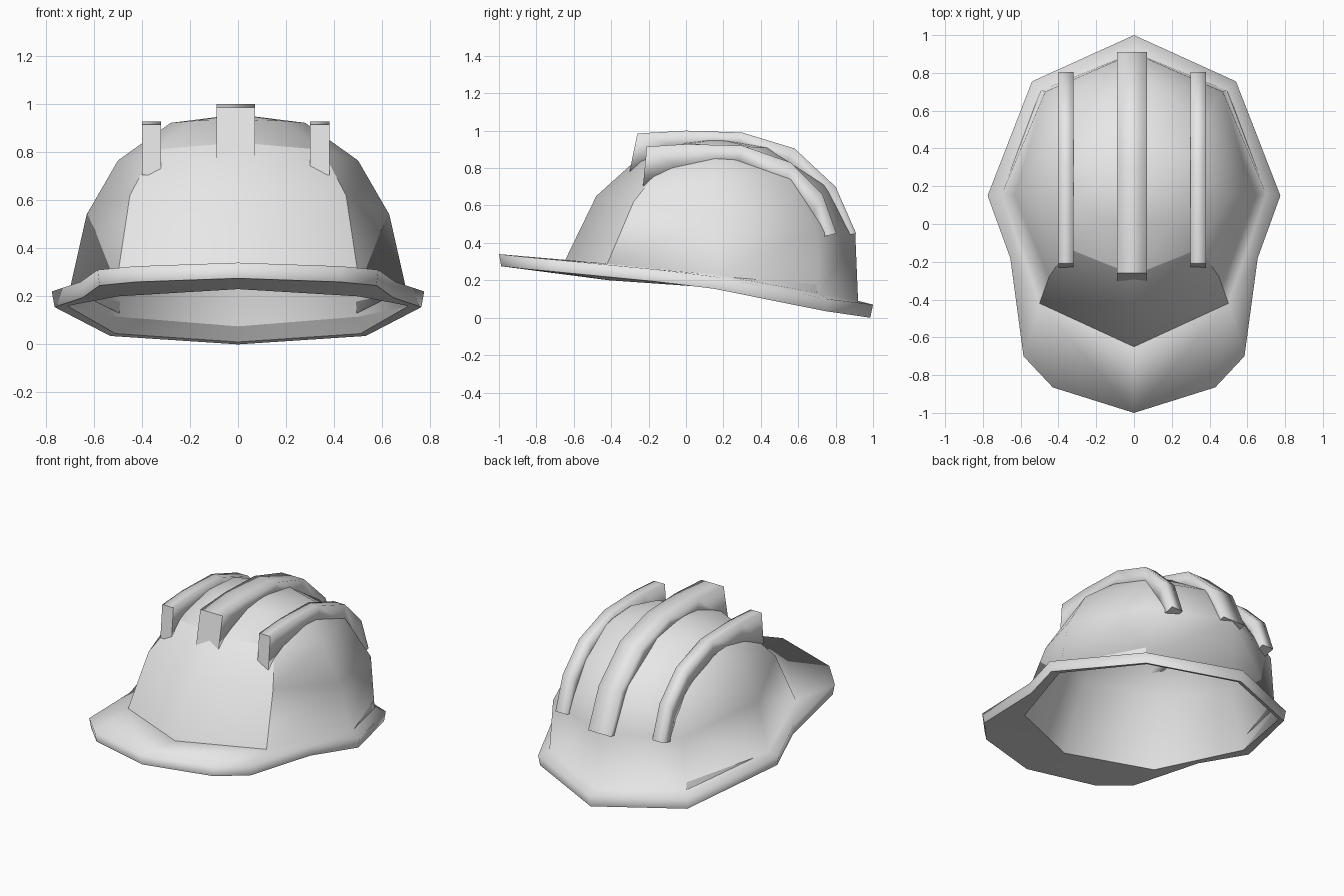
import bpy, bmesh
from mathutils import Vector

cube = bpy.data.objects.get("Cube")
if cube:
    bpy.data.objects.remove(cube, do_unlink=True)

grey = bpy.data.materials.new("light_grey")
grey.use_nodes = True
grey.diffuse_color = (0.8, 0.8, 0.8, 1)
grey.node_tree.nodes["Principled BSDF"].inputs["Base Color"].default_value = (0.8, 0.8, 0.8, 1)


def finish(bm, name):
    """Turn a bmesh into a smooth-shaded object, keeping marked edges sharp."""
    bmesh.ops.recalc_face_normals(bm, faces=bm.faces)
    for f in bm.faces:
        f.smooth = True
    mesh = bpy.data.meshes.new(name)
    bm.to_mesh(mesh)
    bm.free()
    mesh.materials.append(grey)
    obj = bpy.data.objects.new(name, mesh)
    bpy.context.collection.objects.link(obj)
    return obj


# Half profiles of the shell, each running front, front corner, side, rear corner, back
rings = [
    [(0, -.65, .30), (.50, -.42, .29), (.70, .16, .23), (.49, .71, .13), (0, .92, .09)],
    [(0, -.48, .65), (.45, -.28, .62), (.63, .15, .54), (.47, .70, .46), (0, .905, .45)],
    [(0, -.27, .84), (.35, -.13, .81), (.50, .15, .765), (.38, .56, .74), (0, .775, .705)],
    [(0, -.02, .935), (.19, .03, .93), (.28, .16, .922), (.28, .36, .91), (0, .46, .908)],
]
apex = (0, .17, .957)

# Brim edge, front to back, and the shell corner each edge point joins
brim = [(0, -1, .34), (.43, -.865, .325), (.585, -.70, .31), (.655, -.18, .26),
        (.775, .15, .22), (.54, .755, .10), (0, 1, .07)]
joins = [0, 1, 1, 1, 2, 3, 4]
brim_low = [(x * .985, y * .988, z - .065) for x, y, z in brim]
brim_low[-1] = (0, .985, 0)

# Inner lining, its opening, and the lip below the opening at the rear
pivot = Vector((0, .14, .15))
def inset(p):
    return tuple(pivot + (Vector(p) - pivot) * .97)

lining = [[inset(p) for p in r] for r in rings]
lining[0] = [(0, -.64, .23), (.50, -.41, .20), (.71, .16, .16), (.50, .70, .115), (0, .90, .075)]
lip = lining[0][:3] + [(.51, .725, .045), (0, .955, .01)]

faces = []


def dome(levels, top):
    for a, b in zip(levels, levels[1:]):
        for i in range(4):
            faces.append([a[i], a[i + 1], b[i + 1], b[i]])
    for i in range(4):
        faces.append([levels[-1][i], levels[-1][i + 1], top])


def skirt(edge, ring):
    for i in range(len(edge) - 1):
        a, b = joins[i], joins[i + 1]
        face = [edge[i], edge[i + 1], ring[b]]
        faces.append(face if a == b else face + [ring[a]])


dome(rings, apex)
dome(lining, inset(apex))
skirt(brim, rings[0])
skirt(brim_low, lip)
for i in range(len(brim) - 1):
    faces.append([brim[i], brim[i + 1], brim_low[i + 1], brim_low[i]])
faces.append([lip[2], lip[3], lining[0][3]])
faces.append([lip[3], lip[4], lining[0][4], lining[0][3]])

# Sharp borders: front panel, underside of the brim, lip and opening
sharp = [(rings[0][0], rings[0][1]), (rings[2][0], rings[2][1])]
sharp += [(rings[i][1], rings[i + 1][1]) for i in range(2)]
for border in (brim_low, lip, lining[0]):
    sharp += zip(border, border[1:])

bm = bmesh.new()
verts = {}
for side in (1, -1):
    def vert(p):
        key = (p[0] * side + 0.0, p[1], p[2])
        if key not in verts:
            verts[key] = bm.verts.new(key)
        return verts[key]
    for f in faces:
        bm.faces.new([vert(p) for p in f])
    for a, b in sharp:
        bm.edges.get((vert(a), vert(b))).smooth = False
finish(bm, "helmet_shell")


def ridge(name, x, half, outer, inner):
    """Bar following the crown: outer and inner paths are (y, z) points."""
    bm = bmesh.new()
    loops = []
    for o, i in zip(outer, inner):
        loops.append([bm.verts.new((x + s * half, *p))
                      for s, p in ((-1, i), (-1, o), (1, o), (1, i))])
    for a, b in zip(loops, loops[1:]):
        for k in range(4):
            bm.faces.new([a[k], a[(k + 1) % 4], b[(k + 1) % 4], b[k]])
    for end in (loops[0], loops[-1]):
        bm.faces.new(end)
        for k in range(4):
            bm.edges.get((end[k], end[(k + 1) % 4])).smooth = False
    return finish(bm, name)


# Raised ridges, sunk into the crown
ridge("centre_ridge", -.01, .08,
      [(-.26, .985), (0, 1), (.30, .99), (.58, .905), (.80, .70), (.91, .45)],
      [(-.31, .74), (0, .90), (.28, .915), (.53, .82), (.725, .67), (.86, .44)])
side_outer = [(-.21, .915), (0, .928), (.30, .92), (.56, .83), (.73, .66), (.805, .45)]
side_inner = [(-.23, .705), (0, .785), (.28, .825), (.54, .71), (.68, .56), (.72, .43)]
ridge("left_ridge", .34, .04, side_outer, side_inner)
ridge("right_ridge", -.36, .04, side_outer, side_inner)
